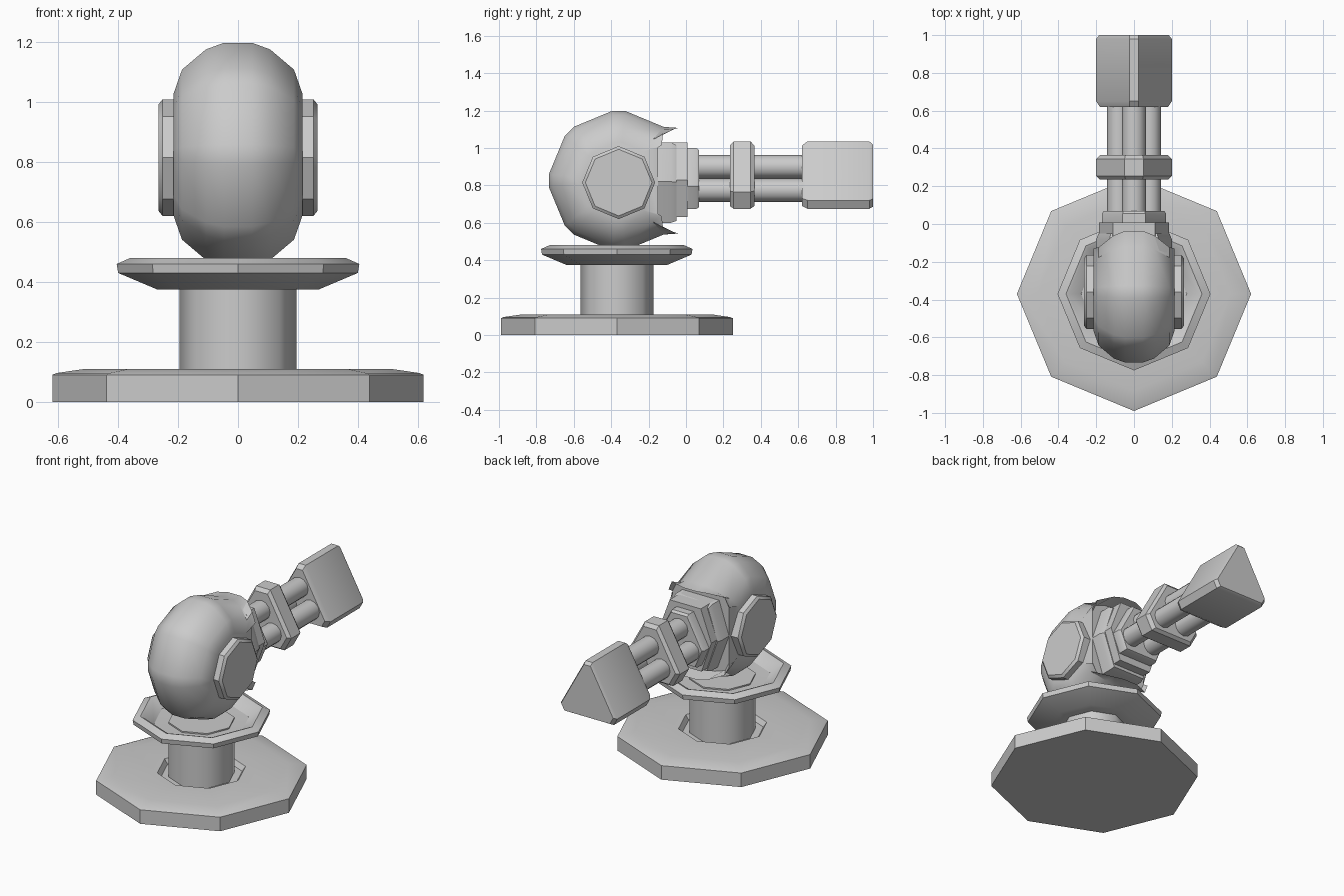
import bpy, bmesh
from math import sin, cos, tau, radians, atan2, pi

if "Cube" in bpy.data.objects:
    bpy.data.objects.remove(bpy.data.objects["Cube"])

CY, CZ = -0.37, 0.825      # pedestal axis (y) and head centre height
HY = -0.36                 # head centre y


def loft(name, rings, smooth=35, caps=True):
    """Skin a list of equal-length closed rings, capping both ends."""
    bm = bmesh.new()
    vs = [[bm.verts.new(p) for p in ring] for ring in rings]
    n = len(vs[0])
    for a, b in zip(vs, vs[1:]):
        for i in range(n):
            j = (i + 1) % n
            bm.faces.new((a[i], a[j], b[j], b[i]))
    if caps:
        bm.faces.new(vs[0])
        bm.faces.new(vs[-1])
    bmesh.ops.recalc_face_normals(bm, faces=bm.faces)
    me = bpy.data.meshes.new(name)
    bm.to_mesh(me)
    bm.free()
    ob = bpy.data.objects.new(name, me)
    bpy.context.collection.objects.link(ob)
    bpy.ops.object.select_all(action='DESELECT')
    ob.select_set(True)
    bpy.context.view_layer.objects.active = ob
    bpy.ops.object.shade_smooth_by_angle(angle=radians(smooth))
    return ob


def turned(name, profile, n=8, smooth=35):
    """Upright octagonal turning from (radius, z) points."""
    return loft(name, [[(r * cos(tau * i / n), CY + r * sin(tau * i / n), z)
                        for i in range(n)] for r, z in profile], smooth)


def tri_block(name, stations, w, zb, zt, a, b, h, smooth=35):
    """Triangular prism along y with cut corners; stations are (y, scale)."""
    pts = [(-a, zt), (a, zt), (w, zb + h), (w - b, zb), (b - w, zb), (-w, zb + h)]
    mid = zb + 0.4 * (zt - zb)
    return loft(name, [[(x * s, y, mid + (z - mid) * s) for x, z in pts]
                       for y, s in stations], smooth)


# Pedestal: foot with a recess, post and dished collar
turned("foot", [(.62, 0), (.62, .09), (.605, .096), (.51, .11), (.26, .11),
                (.24, .08), (.15, .08)])
turned("post", [(.195, .06), (.195, .43)], smooth=50)
turned("dish_collar", [(.18, .375), (.27, .375), (.40, .43), (.405, .46),
                       (.36, .48), (.345, .475), (.28, .425), (.15, .42)])

# Head: rounded octagonal shell, open at the back with top and bottom lips
angles = []
for k in range(1, 8):
    angles += [tau * k / 8 - .09, tau * k / 8 + .09]
angles = angles[1:-1]      # the back corner is replaced by the lip points
# half width, radius, lip y, lip height above the centre
half = [(.215, .205, -.13, .19), (.187, .285, -.123, .25),
        (.107, .353, -.06, .277), (.047, .375, -.037, .282)]
sections = [(-x, r, y, z) for x, r, y, z in half] + half[::-1]
rings = []
for x, r, ly, lz in sections:
    ring = [(x, ly, CZ + lz)]
    ring += [(x, HY + r * cos(t), CZ + r * sin(t)) for t in angles]
    ring += [(x, ly, CZ - lz)]
    # recessed back wall
    ring += [(x * .93, -.15, CZ - lz * .93), (x * .93, -.15, CZ + lz * .93)]
    rings.append(ring)
loft("head_shell", rings, smooth=40)

# Side discs
for side, label in ((1, "right"), (-1, "left")):
    loft(label + "_disc", [[(side * x, HY + r * cos(tau * i / 8), .815 + r * sin(tau * i / 8))
                            for i in range(8)]
                           for x, r in ((.19, .195), (.252, .195), (.265, .178))])

# Barrel mount: stepped plates in the head opening
tri_block("mount_rear", [(-.2, 1), (-.08, 1), (-.05, .94)], .2, .6, 1.03, .13, .08, .22)
tri_block("mount_block", [(-.15, 1), (.008, 1)], .185, .63, 1.03, .11, .07, .2)
tri_block("mount_plate", [(0, 1), (.055, 1), (.07, .94)], .17, .675, 1.0, .06, .05, .12)

# Three barrels, a clamp and the triangular muzzle
for label, x, z in (("top", 0, .9), ("left", -.08, .775), ("right", .08, .775)):
    loft(label + "_barrel", [[(x + .063 * cos(tau * i / 12), y, z + .063 * sin(tau * i / 12))
                              for i in range(12)] for y in (.03, .7)])
tri_block("barrel_clamp", [(.235, .9), (.255, 1), (.345, 1), (.365, .9)],
          .2, .675, 1.035, .05, .05, .09)
tri_block("muzzle", [(.62, .9), (.65, 1), (.98, 1), (1.0, .92)],
          .2, .675, 1.035, .025, .025, .045)
